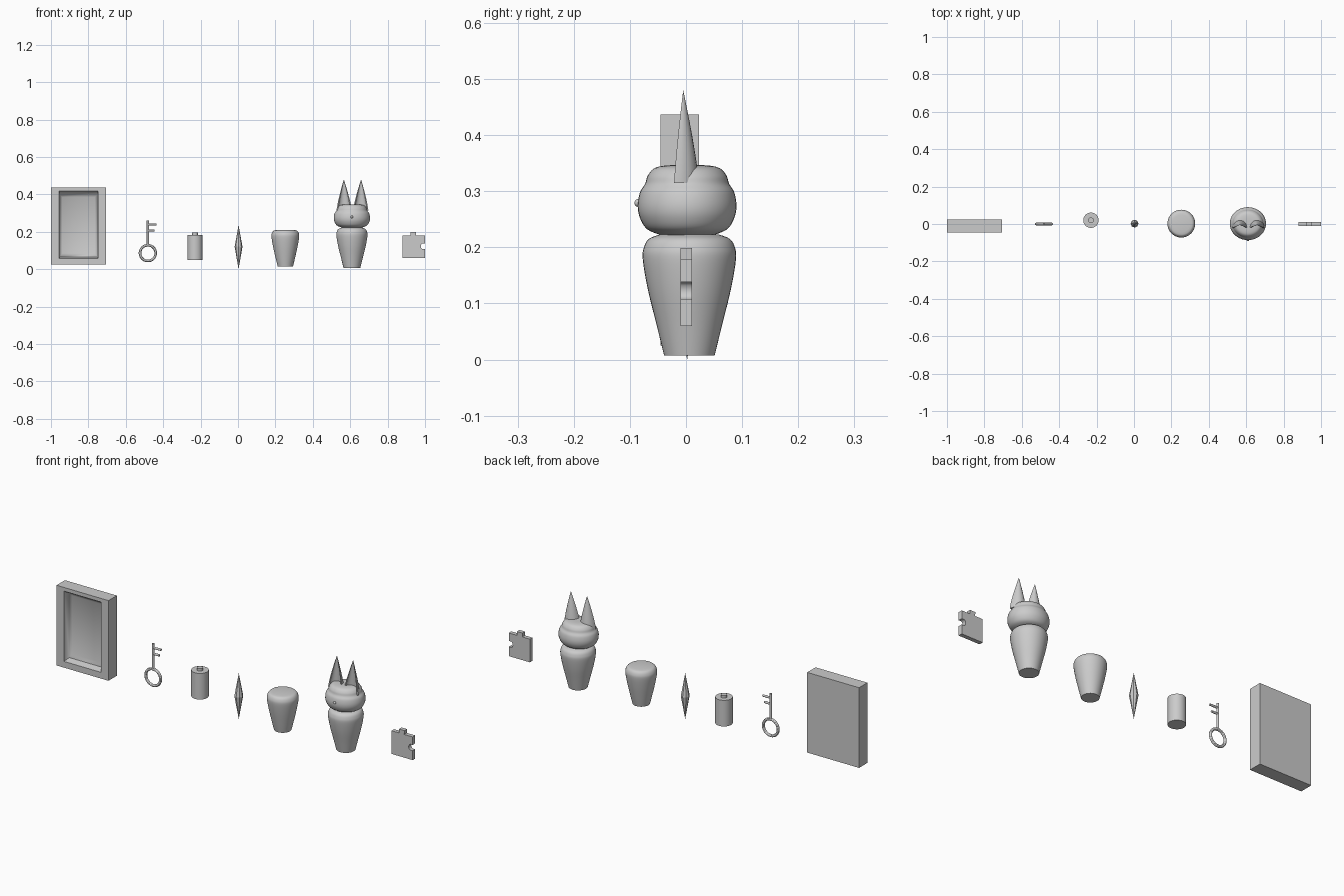
import bpy, bmesh, math
from mathutils import Vector

if "Cube" in bpy.data.objects:
    bpy.data.objects.remove(bpy.data.objects["Cube"])


def mesh_object(name, verts, faces, smooth=40):
    me = bpy.data.meshes.new(name)
    me.from_pydata(verts, [], faces)
    bm = bmesh.new()
    bm.from_mesh(me)
    bmesh.ops.remove_doubles(bm, verts=bm.verts, dist=1e-5)
    bmesh.ops.recalc_face_normals(bm, faces=bm.faces)
    bm.to_mesh(me)
    bm.free()
    ob = bpy.data.objects.new(name, me)
    bpy.context.collection.objects.link(ob)
    if smooth:
        bpy.ops.object.select_all(action='DESELECT')
        ob.select_set(True)
        bpy.context.view_layer.objects.active = ob
        bpy.ops.object.shade_smooth_by_angle(angle=math.radians(smooth))
    return ob


def lathe(name, x, y, profile, n=40, sx=1.0, smooth=40):
    """Revolve (radius, z) points about a vertical axis, capping both ends."""
    verts, faces = [], []
    for r, z in profile:
        for i in range(n):
            a = 2 * math.pi * i / n
            verts.append((x + sx * r * math.cos(a), y + r * math.sin(a), z))
    for k in range(len(profile) - 1):
        for i in range(n):
            j = (i + 1) % n
            faces.append((k * n + i, k * n + j, (k + 1) * n + j, (k + 1) * n + i))
    if profile[0][0] > 0:
        faces.append(tuple(range(n)))
    if profile[-1][0] > 0:
        faces.append(tuple(range((len(profile) - 1) * n, len(profile) * n)))
    return mesh_object(name, verts, faces, smooth)


def spline(points, steps=5):
    """Smooth a coarse profile with a Catmull-Rom curve."""
    p = [Vector(q) for q in points]
    p = [p[0]] + p + [p[-1]]
    out = []
    for i in range(1, len(p) - 2):
        for s in range(steps):
            t = s / steps
            a, b, c, d = p[i - 1:i + 3]
            out.append(0.5 * (2 * b + (c - a) * t + (2 * a - 5 * b + 4 * c - d) * t ** 2
                              + (3 * b - a - 3 * c + d) * t ** 3))
    return [(v.x, v.y) for v in out + [p[-1]]]


def rod(name, a, b, r):
    a, b = Vector(a), Vector(b)
    bpy.ops.mesh.primitive_cylinder_add(vertices=16, radius=r, depth=(b - a).length, location=(a + b) / 2)
    ob = bpy.context.object
    ob.name = name
    ob.rotation_euler = (b - a).to_track_quat('Z', 'Y').to_euler()
    bpy.ops.object.shade_smooth_by_angle()
    return ob


# Shallow tray standing upright, with a sloped recess in its front
def rect(x0, x1, z0, z1, y):
    return [(x0, y, z0), (x1, y, z0), (x1, y, z1), (x0, y, z1)]


loops = [rect(-1, -0.705, 0.025, 0.437, 0.023), rect(-1, -0.705, 0.025, 0.437, -0.045),
         rect(-0.957, -0.748, 0.057, 0.418, -0.045), rect(-0.951, -0.755, 0.066, 0.396, -0.012),
         rect(-0.940, -0.766, 0.085, 0.385, -0.004)]
faces = [(k * 4 + i, k * 4 + (i + 1) % 4, k * 4 + 4 + (i + 1) % 4, k * 4 + 4 + i)
         for k in range(4) for i in range(4)]
mesh_object("tray", sum(loops, []), faces + [(0, 1, 2, 3), (16, 17, 18, 19)], 50)

# Key: ring, shaft and two teeth
KX = -0.482
bpy.ops.mesh.primitive_torus_add(location=(KX, 0, 0.086), rotation=(math.pi / 2, 0, 0), major_radius=0.042,
                                 minor_radius=0.007, major_segments=40, minor_segments=12)
bpy.context.object.name = "key_ring"
bpy.ops.object.shade_smooth_by_angle()
rod("key_shaft", (KX, 0, 0.128), (KX, 0, 0.26), 0.006)
rod("key_tooth_upper", (KX, 0, 0.238), (-0.437, 0, 0.238), 0.0055)
rod("key_tooth_lower", (KX, 0, 0.207), (-0.446, 0, 0.207), 0.0055)

# Battery with raised contact
lathe("battery", -0.23, 0.02, [(0.041, 0.05), (0.041, 0.184), (0.015, 0.184), (0.015, 0.196)])

# Faceted crystal
lathe("crystal", 0.003, 0.002, [(0, 0.0), (0.021, 0.12), (0, 0.236)], n=8, smooth=0)

# Tapered jar with rounded shoulders
lathe("jar", 0.253, 0.002, spline([(0.041, 0.015), (0.052, 0.06), (0.066, 0.123), (0.074, 0.172),
                                   (0.072, 0.192), (0.063, 0.205), (0.048, 0.209)]))

# Figure: body, head, nose
FX = 0.609
lathe("figure_body", FX, 0.006, spline([(0.045, 0.007), (0.058, 0.06), (0.074, 0.125), (0.083, 0.178),
                                        (0.081, 0.2), (0.072, 0.215), (0.052, 0.223)]))
lathe("figure_head", FX, 0.002, spline([(0.045, 0.221), (0.071, 0.232), (0.084, 0.252), (0.088, 0.274),
                                        (0.084, 0.298), (0.075, 0.313), (0.07, 0.328), (0.058, 0.341),
                                        (0.035, 0.346), (0, 0.346)]), sx=1.1)
bpy.ops.mesh.primitive_uv_sphere_add(segments=20, ring_count=12, radius=0.007, location=(FX, -0.085, 0.279))
bpy.context.object.name = "figure_nose"
bpy.ops.object.shade_smooth_by_angle()

# Ears: crescent sections shrinking to a point, open at the front
for side, label in ((-1, "left"), (1, "right")):
    half, rings = 12, 14
    n = 2 * half + 2
    verts, faces = [], []
    for k in range(rings + 1):
        t = k / rings
        s = max(1 - t ** 1.25, 0.0)
        z = 0.315 + 0.165 * t
        for i in range(n):
            outer = i <= half
            a = math.pi * (i if outer else n - 1 - i) / half
            w, d = (0.041, 0.044) if outer else (0.034, 0.026)
            verts.append((FX + 0.003 + side * (0.044 + 0.002 * t) + s * w * math.cos(a),
                          -0.005 + s * (-0.016 + d * math.sin(a)), z))
    for k in range(rings):
        for i in range(n):
            j = (i + 1) % n
            faces.append((k * n + i, k * n + j, (k + 1) * n + j, (k + 1) * n + i))
    faces.append(tuple(range(n)))
    mesh_object("figure_ear_" + label, verts, faces, 45)

# Jigsaw tile with a tab on top and a notch on the right
outline = [(0.88, 0.06), (1.0, 0.06), (1.0, 0.108), (0.985, 0.108), (0.979, 0.114), (0.977, 0.123),
           (0.979, 0.132), (0.985, 0.138), (1.0, 0.138), (1.0, 0.179), (0.952, 0.179), (0.953, 0.199),
           (0.922, 0.199), (0.923, 0.179), (0.88, 0.179)]
m = len(outline)
verts = [(x, y, z) for y in (-0.01, 0.011) for x, z in outline]
faces = [(i, (i + 1) % m, m + (i + 1) % m, m + i) for i in range(m)]
mesh_object("jigsaw_tile", verts, faces + [tuple(range(m)), tuple(range(m, 2 * m))], 50)
